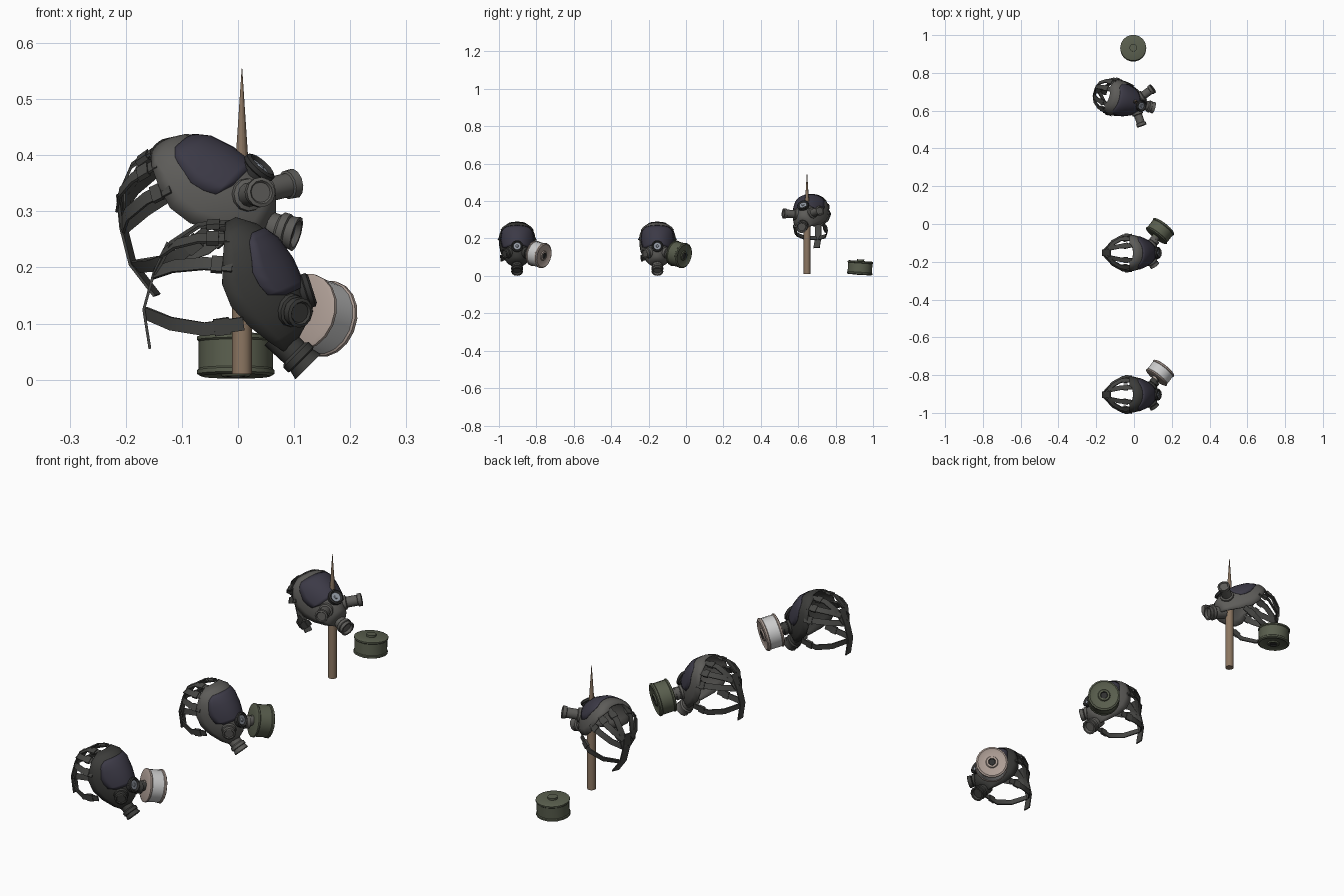
import bpy, bmesh
from math import sin, cos, radians, pi
from mathutils import Vector, Matrix

if "Cube" in bpy.data.objects:
    bpy.data.objects.remove(bpy.data.objects["Cube"])


def material(name, r, g, b):
    m = bpy.data.materials.new(name)
    m.diffuse_color = (r, g, b, 1)
    m.use_nodes = True
    m.node_tree.nodes["Principled BSDF"].inputs["Base Color"].default_value = m.diffuse_color
    return m


DARK = material("dark_rubber", 0.045, 0.045, 0.042)
GREY = material("grey_rubber", 0.11, 0.107, 0.1)
STRAP = material("strap_fabric", 0.06, 0.06, 0.056)
VISOR = material("visor_tint", 0.045, 0.042, 0.062)
BLACK = material("black_plastic", 0.03, 0.03, 0.03)
PALE = material("pale_metal", 0.3, 0.33, 0.38)
OLIVE = material("olive_paint", 0.1, 0.112, 0.075)
TAN = material("tan_paint", 0.42, 0.34, 0.3)
WHITE = material("white_paint", 0.6, 0.59, 0.58)
WOOD = material("wood", 0.26, 0.18, 0.12)


def finish(name, bm, M, mats, thick=0):
    me = bpy.data.meshes.new(name)
    bm.to_mesh(me)
    bm.free()
    for m in mats:
        me.materials.append(m)
    ob = bpy.data.objects.new(name, me)
    bpy.context.collection.objects.link(ob)
    ob.matrix_world = M
    if thick:
        s = ob.modifiers.new("thickness", "SOLIDIFY")
        s.thickness, s.offset = thick, 0
    return ob


def loft(bm, rings, closed=True, mats=None):
    vs = [[bm.verts.new(p) for p in r] for r in rings]
    n = len(vs[0])
    for k, (a, b) in enumerate(zip(vs, vs[1:])):
        for i in range(n if closed else n - 1):
            j = (i + 1) % n
            f = bm.faces.new((a[i], a[j], b[j], b[i]))
            f.material_index = mats[k] if mats else 0
    return vs


def lathe(name, profile, origin, axis, M, mats, sides=16, seg=None):
    """Turned part: (radius, height) profile along an axis."""
    bm = bmesh.new()
    rings = [[(r * cos(2 * pi * i / sides), r * sin(2 * pi * i / sides), h)
              for i in range(sides)] for r, h in profile]
    vs = loft(bm, rings, True, seg)
    bm.faces.new(vs[0][::-1])
    bm.faces.new(vs[-1]).material_index = seg[-1] if seg else 0
    rot = Vector(axis).to_track_quat('Z', 'Y').to_matrix().to_4x4()
    return finish(name, bm, M @ Matrix.Translation(origin) @ rot, mats)


def ribbon(name, pts, M, width=0.024, t=0.005):
    """Flat strap lying around the head centre."""
    bm = bmesh.new()
    pts = [Vector(p) for p in pts]
    rings = []
    for i, p in enumerate(pts):
        tan = (pts[min(i + 1, len(pts) - 1)] - pts[max(i - 1, 0)]).normalized()
        side = tan.cross(p - Vector((-0.05, 0, min(0.16, p.z + 0.01)))).normalized()
        out = side.cross(tan)
        rings.append([p + side * a * width / 2 + out * b * t / 2
                      for a, b in ((-1, -1), (1, -1), (1, 1), (-1, 1))])
    vs = loft(bm, rings)
    bm.faces.new(vs[0][::-1])
    bm.faces.new(vs[-1])
    bmesh.ops.recalc_face_normals(bm, faces=bm.faces)
    return finish(name, bm, M, [STRAP])


# Face rows, top to chin: front x, front z, edge x, edge z, half width
ROWS = [(-0.005, 0.287, -0.022, 0.278, 0.045), (0.032, 0.276, -0.024, 0.25, 0.08),
        (0.069, 0.25, -0.027, 0.215, 0.093), (0.094, 0.215, -0.028, 0.17, 0.094),
        (0.11, 0.18, -0.012, 0.13, 0.087), (0.12, 0.145, 0.02, 0.095, 0.071),
        (0.122, 0.105, 0.058, 0.066, 0.046), (0.1, 0.065, 0.08, 0.052, 0.024)]


def surf(v, deg, off=0.0):
    k = min(int(v), len(ROWS) - 2)
    fx, fz, bx, bz, w = [a + (b - a) * (v - k) for a, b in zip(ROWS[k], ROWS[k + 1])]
    c, s = cos(radians(deg)), sin(radians(deg))
    p = Vector((bx + (fx - bx) * c, w * s, bz + (fz - bz) * c))
    return p + (p - Vector((0, 0, 0.16))).normalized() * off


CAN = [(0.02, -0.008), (0.02, 0), (0.062, 0), (0.069, 0.003), (0.069, 0.009), (0.066, 0.012),
       (0.066, 0.06), (0.069, 0.063), (0.069, 0.07), (0.062, 0.074), (0.055, 0.07),
       (0.027, 0.07), (0.024, 0.075), (0.016, 0.075), (0.014, 0.071)]


def canister(name, origin, axis, M, white=False):
    mats = [TAN, WHITE, BLACK] if white else [OLIVE, OLIVE, BLACK]
    seg = [0, 0, 0, 0, 0, 1, 0, 0, 0, 0, 0, 0, 0, 2]
    lathe(name, CAN, origin, axis, M, mats, 18, seg)


def mask(n, M, rubber, filt=None):
    # face shell
    bm = bmesh.new()
    loft(bm, [[surf(v, -90 + 12 * i) for i in range(16)] for v in range(8)], False)
    finish(n + "_face", bm, M, [rubber], 0.006)
    # wide wraparound visor
    bm = bmesh.new()
    loft(bm, [[surf(v, a * i / 6, 0.003) for i in range(-6, 7)] for v, a in
              ((1.35, 46), (1.7, 57), (2, 60), (2.5, 62), (3, 64), (3.6, 63), (4.1, 60), (4.4, 45))], False)
    finish(n + "_visor", bm, M, [VISOR], 0.004)
    # front speaking port
    lathe(n + "_front_port", [(0.03, -0.02), (0.03, 0.008), (0.032, 0.01), (0.032, 0.018),
                              (0.026, 0.022), (0.02, 0.015), (0.008, 0.015), (0.006, 0.019)],
          (0.112, 0, 0.155), (0.95, 0, 0.3), M, [BLACK, PALE], 14, [0, 0, 0, 0, 0, 1, 1])
    # chin outlet valve
    lathe(n + "_outlet_valve", [(0.028, -0.02), (0.026, 0.027), (0.032, 0.032), (0.032, 0.044),
                                (0.028, 0.046), (0.032, 0.062), (0.025, 0.062), (0.021, 0.052)],
          (0.081, 0, 0.067), (0.7, 0, -0.7), M, [rubber], 12)
    d = 0 if filt else 0.043  # longer cheek tubes when no filter is fitted
    for s, tag in ((1, "left"), (-1, "right")):
        # cheek ports
        lathe(f"{n}_{tag}_cheek_port", [(0.032, -0.02), (0.029, 0.01), (0.022, 0.013), (0.022, 0.013 + d),
                                        (0.026, 0.015 + d), (0.027, 0.03 + d), (0.021, 0.032 + d),
                                        (0.018, 0.028 + d)],
              (0.094, s * 0.045, 0.124), (0.58, s * 0.8, -0.17), M, [rubber], 12)
        # head harness
        straps = {
            "top": [(-0.012, .04, .279), (-.07, .036, .275), (-.12, .026, .242), (-.148, .01, .19)],
            "upper": [(-.015, .075, .252), (-.07, .073, .252), (-.11, .05, .242), (-.135, .02, .225)],
            "temple": [(-.01, .094, .203), (-.06, .09, .207), (-.115, .06, .202), (-.15, .008, .19)],
            "lower": [(.01, .083, .1), (-.06, .085, .09), (-.12, .058, .1), (-.163, .008, .118)]}
        for key, pts in straps.items():
            pts = [(x, s * y, z) for x, y, z in pts]
            ribbon(f"{n}_{tag}_{key}_strap", pts, M)
            # buckle near the face edge
            a, b = Vector(pts[0]), Vector(pts[1])
            ribbon(f"{n}_{tag}_{key}_buckle", [a.lerp(b, 0.35), a.lerp(b, 0.75)], M, 0.03, 0.01)
    # back strap with hanging tail
    ribbon(n + "_back_strap", [(-.125, 0, .245), (-.15, 0, .19), (-.168, 0, .125), (-.157, 0, .055)], M, 0.034)
    if filt:
        canister(n + "_filter", (0.116, 0.087, 0.122), (0.6, 0.77, -0.2), M, filt == "white")
        lathe(n + "_filter_neck", [(0.021, -0.04), (0.021, 0)], (0.118, 0.089, 0.121),
              (0.46, 0.87, -0.1), M, [rubber], 12)


# two upright masks with filters
mask("dark_mask", Matrix.Translation((0, -0.903, 0)), DARK, "white")
mask("grey_mask", Matrix.Translation((0, -0.153, 0)), GREY, "olive")

# tilted mask hung on the stake, positioned by its front port
R = (Matrix.Rotation(radians(-19), 4, 'Z') @ Matrix.Rotation(radians(-29), 4, 'Y')
     @ Matrix.Rotation(radians(5), 4, 'X'))
loc = Vector((0.043, 0.624, 0.383)) - R @ Vector((0.132, 0, 0.161))
mask("hung_mask", Matrix.Translation(loc) @ R, GREY)

# sharpened stake
lathe("stake", [(0.018, 0), (0.018, 0.28), (0.0005, 0.545)], (0.007, 0.647, 0.01), (0, 0, 1),
      Matrix(), [WOOD], 12)

# loose filter lying face down on the ground
canister("loose_filter", (-0.004, 0.933, 0.08), (0, -0.07, -1), Matrix())

# smooth shading with sharp edges kept
bpy.ops.object.select_all(action='SELECT')
bpy.context.view_layer.objects.active = bpy.data.objects["stake"]
bpy.ops.object.shade_smooth_by_angle(angle=radians(35))
